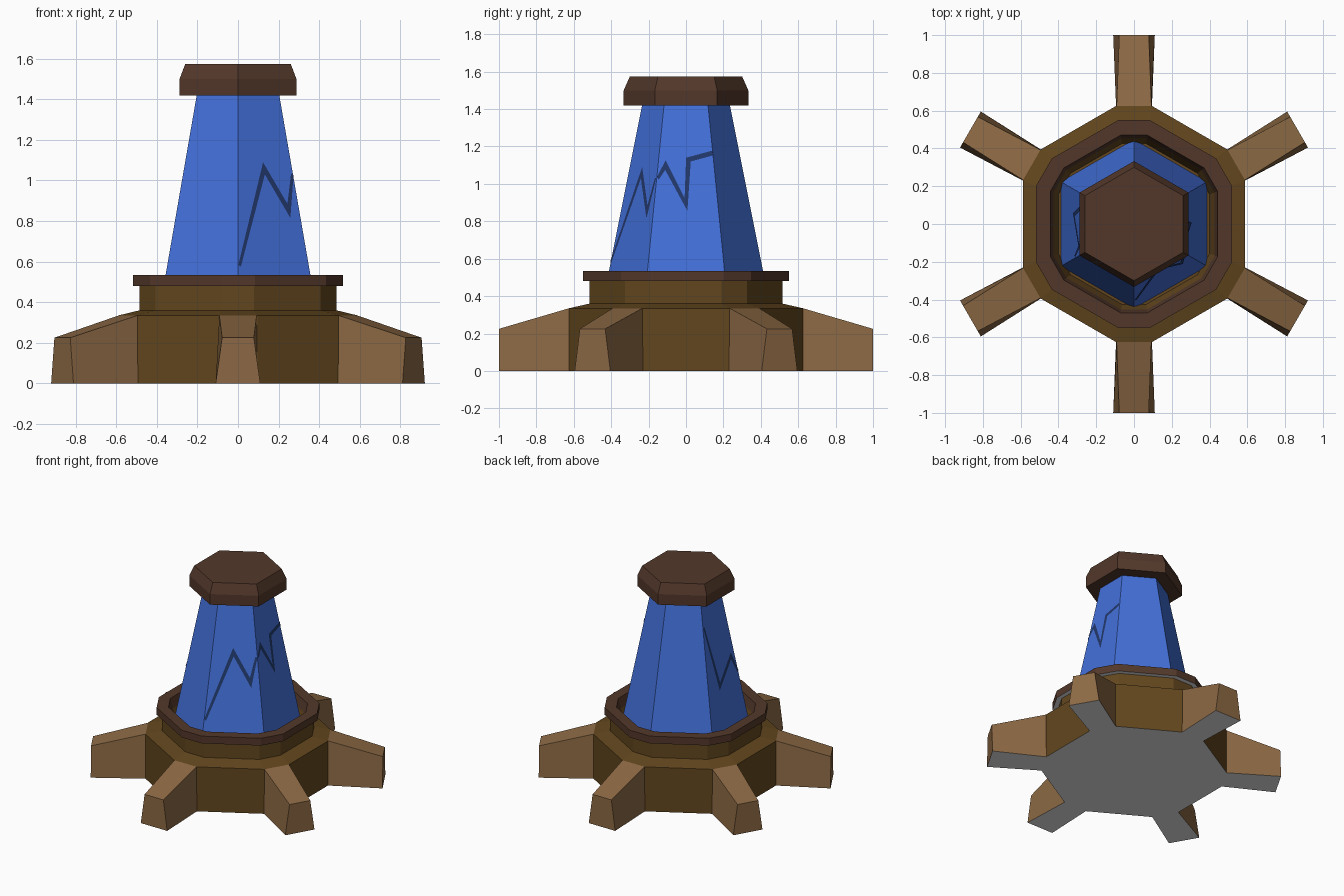
import bpy, bmesh, math
from mathutils import Vector

if "Cube" in bpy.data.objects:
    bpy.data.objects.remove(bpy.data.objects["Cube"])


def material(name, rgb):
    m = bpy.data.materials.new(name)
    m.diffuse_color = (*rgb, 1)
    m.use_nodes = True
    m.node_tree.nodes["Principled BSDF"].inputs["Base Color"].default_value = m.diffuse_color
    return m


BLUE = material("crystal blue", (0.056, 0.162, 0.70))
NAVY = material("crack navy", (0.016, 0.04, 0.15))
DARK = material("dark brown", (0.086, 0.039, 0.023))
OLIVE = material("olive brown", (0.124, 0.062, 0.013))
TAN = material("tan wood", (0.262, 0.141, 0.058))
GREY = material("underside grey", (0.8, 0.8, 0.8))


def finish(name, bm, mat):
    # faces pointing straight down near the ground or under the rim are grey
    bm.normal_update()
    if mat is not BLUE and name != "cap":
        for f in bm.faces:
            if f.normal.z < -0.99:
                f.material_index = 1
    me = bpy.data.meshes.new(name)
    bm.to_mesh(me)
    bm.free()
    me.materials.append(mat)
    if any(p.material_index for p in me.polygons):
        me.materials.append(GREY)
    ob = bpy.data.objects.new(name, me)
    bpy.context.collection.objects.link(ob)
    return ob


def hexagon(r):
    return [(r * math.cos(math.radians(a)), r * math.sin(math.radians(a)))
            for a in range(30, 390, 60)]


def dodecagon(y):
    # twelve sides, short ones facing the legs; y = distance to a short side
    r, half = math.hypot(0.625, 0.095) * y / 0.625, math.degrees(math.atan2(0.095, 0.625))
    return [(r * math.cos(math.radians(a + s * half)), r * math.sin(math.radians(a + s * half)))
            for a in range(30, 390, 60) for s in (-1, 1)]


def loft(name, mat, outline, profile, cap_start=False, cap_end=False):
    # stack outlines of (size, height), ordered so faces point outward
    bm = bmesh.new()
    rings = [[bm.verts.new((x, y, z)) for x, y in outline(s)] for s, z in profile]
    n = len(rings[0])
    for a, b in zip(rings, rings[1:]):
        for i in range(n):
            j = (i + 1) % n
            bm.faces.new((a[i], a[j], b[j], b[i]))
    if cap_start:
        bm.faces.new(rings[0][::-1])
    if cap_end:
        bm.faces.new(rings[-1])
    return finish(name, bm, mat)


# Base with neck and sunken socket
loft("base", OLIVE, dodecagon,
     [(0.625, 0), (0.625, 0.335), (0.515, 0.36), (0.515, 0.49), (0.46, 0.49),
      (0.425, 0.36)], True, True)

# Rim around the socket, with its grey underside
loft("rim", DARK, dodecagon,
     [(0.51, 0.48), (0.55, 0.48), (0.55, 0.535), (0.47, 0.535), (0.452, 0.46)])


# Crystal
def radius(z):
    return 0.412 - 0.2 * (z - 0.535)


loft("crystal", BLUE, hexagon, [(radius(0.355), 0.355), (radius(1.43), 1.43)])

# Cap
loft("cap", DARK, hexagon, [(0.333, 1.42), (0.333, 1.5), (0.30, 1.575)], True, True)

# Six splayed feet, open only where they meet the base
for k in range(6):
    a = math.radians(30 + 60 * k)
    out, side = Vector((math.cos(a), math.sin(a), 0)), Vector((-math.sin(a), math.cos(a), 0))
    bm = bmesh.new()

    def v(r, w, z):
        return bm.verts.new(out * r + side * w + Vector((0, 0, z)))

    left, right = [[v(0.625, s * 0.095, 0), v(0.625, s * 0.092, 0.335),
                    v(1.0, s * 0.078, 0.225), v(1.0, s * 0.11, 0)] for s in (1, -1)]
    bm.faces.new(left)
    bm.faces.new(right[::-1])
    for i, j in ((1, 2), (2, 3), (3, 0)):
        bm.faces.new((left[i], right[i], right[j], left[j]))
    bm.normal_update()
    for f in bm.faces:
        # every face must point away from the foot's middle
        if f.normal.dot(f.calc_center_median() - (out * 0.8 + Vector((0, 0, 0.1)))) < 0:
            f.normal_flip()
    finish(f"foot_{k + 1}", bm, TAN)


# Cracks: thin zigzag strips on a crystal face, given as (sideways, height)
def crack(name, angle, path, half=0.013):
    a = math.radians(angle)
    out, side = Vector((math.cos(a), math.sin(a), 0)), Vector((-math.sin(a), math.cos(a), 0))
    pts = [Vector(p) for p in path]
    dirs = [(q - p).normalized() for p, q in zip(pts, pts[1:])]
    bm = bmesh.new()
    rows = []
    for i, p in enumerate(pts):
        d0, d1 = dirs[max(i - 1, 0)], dirs[min(i, len(dirs) - 1)]
        n0, n1 = Vector((-d0.y, d0.x)), Vector((-d1.y, d1.x))
        m = (n0 + n1).normalized()
        m *= min(half / max(m.dot(n0), 0.1), 0.035)
        row = []
        for q in (p + m, p - m):
            lim = 0.5 * radius(q.y)
            u = max(-lim, min(lim, q.x))
            row.append(bm.verts.new(out * (0.866 * radius(q.y) + 0.004) + side * u
                                    + Vector((0, 0, q.y))))
        rows.append(row)
    for r, s in zip(rows, rows[1:]):
        bm.faces.new((r[0], r[1], s[1], s[0]))
    bm.normal_update()
    for f in bm.faces:
        if f.normal.dot(out) < 0:
            f.normal_flip()
    finish(name, bm, NAVY)


crack("crack_front_right", -60, [(-0.2, 0.58), (-0.008, 1.06), (0.113, 0.85), (0.156, 1.03)])
crack("crack_right", 0, [(-0.156, 1.03), (-0.11, 1.1), (0.0, 0.89), (0.013, 1.13), (0.143, 1.165)])
crack("crack_left", 180, [(-0.135, 1.23), (-0.05, 0.78), (0.12, 0.94), (0.178, 0.81)])
